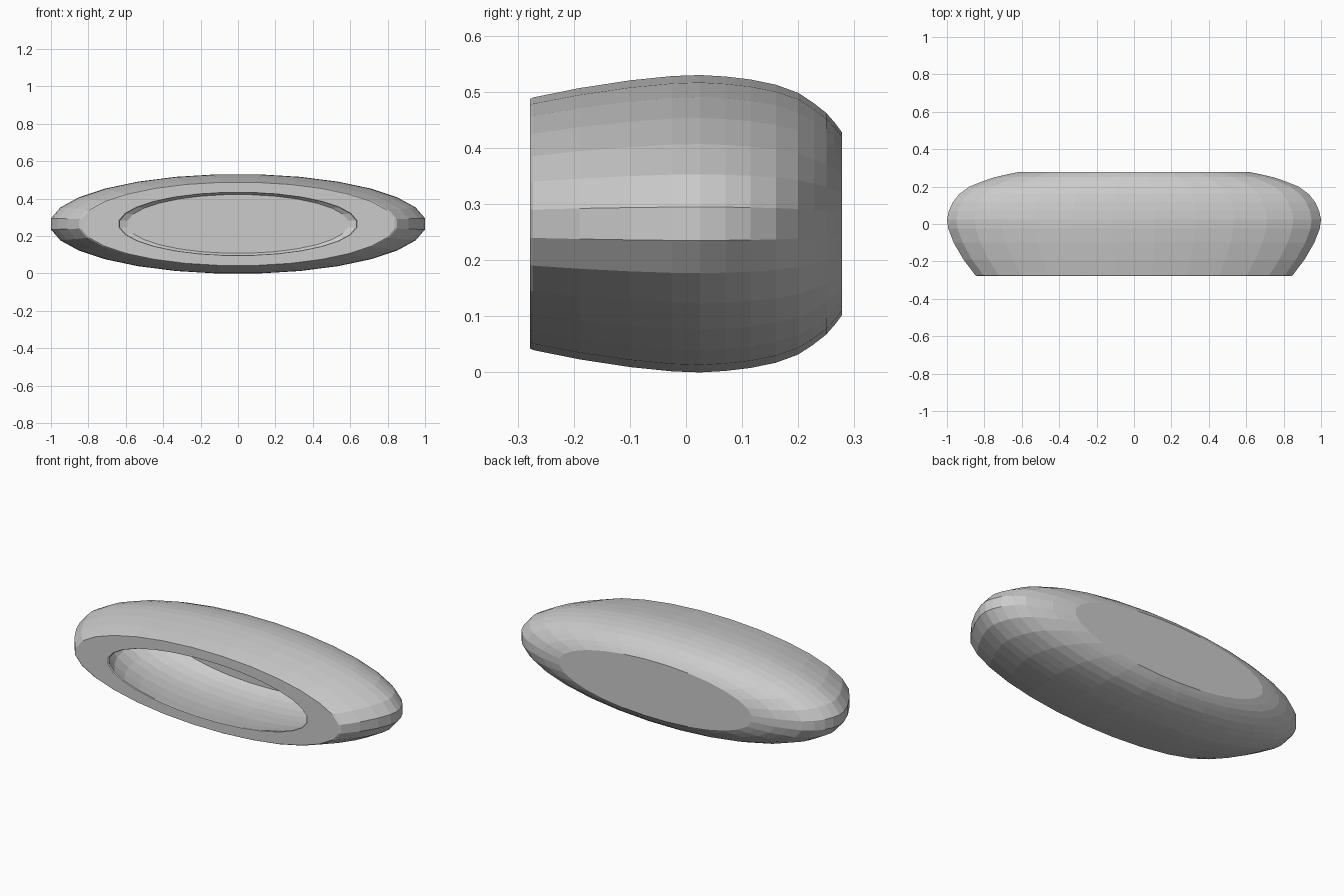
import bpy, bmesh, math

if "Cube" in bpy.data.objects:
    bpy.data.objects.remove(bpy.data.objects["Cube"])

SIDES = 28          # low-poly ring, flats at top and sides
FLAT = 0.265        # height to width ratio of the oval
CENTRE_Z = 0.265

# (half width, y) from the back disc, over the outside, round the rim, into the cavity
outer = [(0.615, 0.278), (0.68, 0.265), (0.745, 0.25), (0.81, 0.228), (0.88, 0.20),
         (0.935, 0.16), (0.97, 0.115), (0.99, 0.07), (1.0, 0.025), (0.993, -0.025),
         (0.964, -0.10), (0.912, -0.19), (0.849, -0.273), (0.838, -0.278)]
inner = [(0.636, -0.278), (0.63, -0.273), (0.69, -0.19), (0.74, -0.10), (0.76, -0.02),
         (0.76, 0.04), (0.735, 0.10), (0.69, 0.15), (0.64, 0.18), (0.59, 0.20)]


def ring(bm, radius, y):
    r = radius / math.cos(math.pi / SIDES)
    angles = [2 * math.pi * (i + 0.5) / SIDES for i in range(SIDES)]
    return [bm.verts.new((r * math.cos(a), y, CENTRE_Z + r * FLAT * math.sin(a)))
            for a in angles]


# Hollow oval shell
bm = bmesh.new()
rings = [ring(bm, r, y) for r, y in outer + inner]
for a, b in zip(rings, rings[1:]):
    for i in range(SIDES):
        j = (i + 1) % SIDES
        bm.faces.new((a[i], a[j], b[j], b[i]))

# Back disc and cavity floor
bm.faces.new(rings[0])
bm.faces.new(rings[-1])
bmesh.ops.recalc_face_normals(bm, faces=bm.faces)

mesh = bpy.data.meshes.new("oval_shell")
bm.to_mesh(mesh)
bm.free()
shell = bpy.data.objects.new("oval_shell", mesh)
bpy.context.collection.objects.link(shell)
